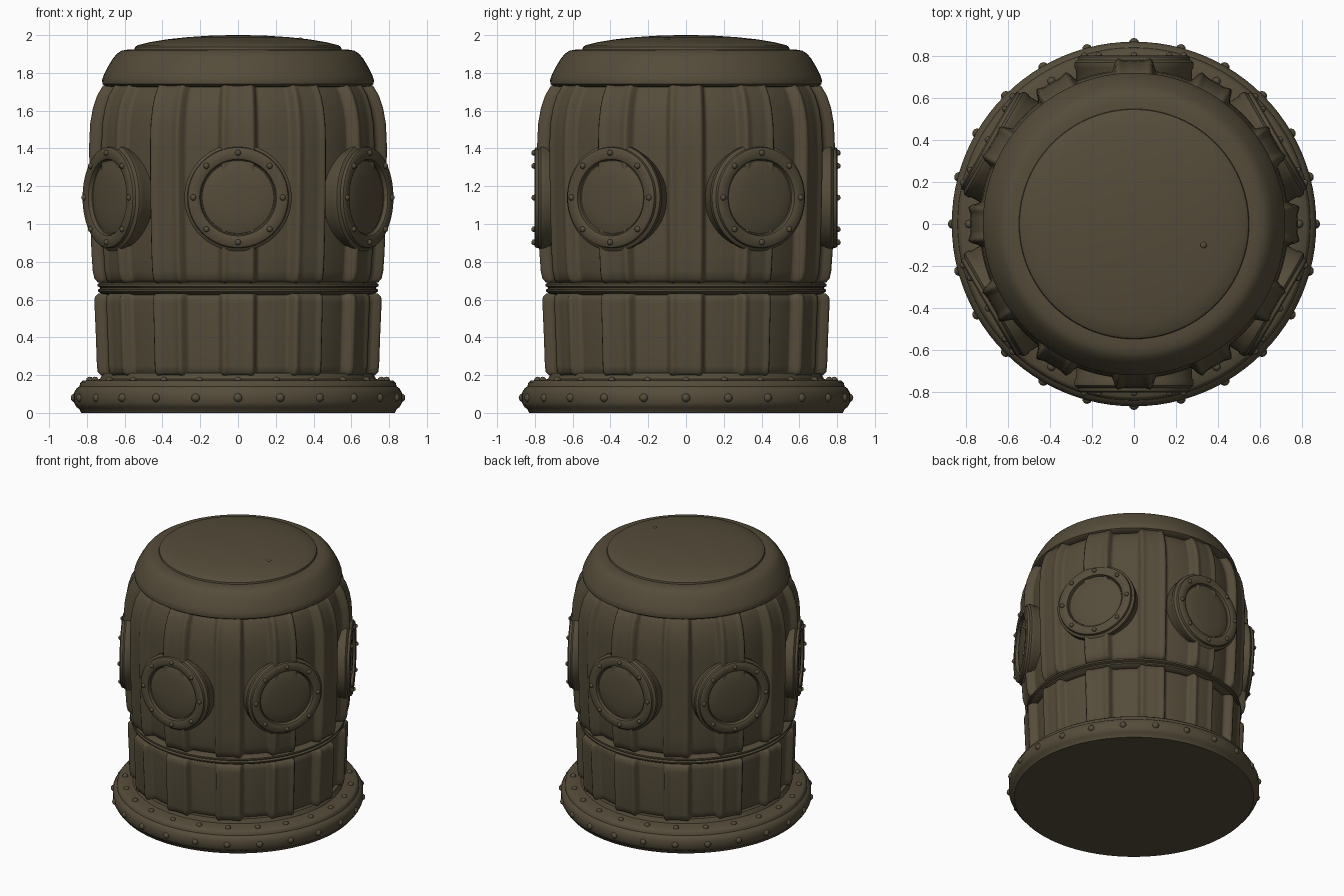
import bpy, bmesh, math
from mathutils import Matrix, Vector

cube = bpy.data.objects.get("Cube")
if cube:
    bpy.data.objects.remove(cube, do_unlink=True)

bronze = bpy.data.materials.new("dark bronze")
bronze.use_nodes = True
COLOR = (0.09, 0.072, 0.042, 1)
bronze.diffuse_color = COLOR
bronze.node_tree.nodes["Principled BSDF"].inputs["Base Color"].default_value = COLOR


def finish(name, bm, matrix=Matrix(), angle=40):
    bmesh.ops.recalc_face_normals(bm, faces=bm.faces)
    mesh = bpy.data.meshes.new(name)
    bm.to_mesh(mesh)
    bm.free()
    mesh.materials.append(bronze)
    obj = bpy.data.objects.new(name, mesh)
    obj.matrix_world = matrix
    bpy.context.collection.objects.link(obj)
    bpy.ops.object.select_all(action="DESELECT")
    obj.select_set(True)
    bpy.context.view_layer.objects.active = obj
    bpy.ops.object.shade_smooth_by_angle(angle=math.radians(angle))
    return obj


def revolve(name, profile, steps=96, matrix=Matrix(), shape=None, angle=40):
    """Turn (radius, height) points around z; shape may vary the radius by angle."""
    bm = bmesh.new()
    rings = []
    for r, z in profile:
        ring = []
        for s in range(steps):
            a = 2 * math.pi * s / steps
            rad = shape(a, r) if shape else r
            ring.append(bm.verts.new((rad * math.cos(a), rad * math.sin(a), z)))
        rings.append(ring)
    for low, high in zip(rings, rings[1:]):
        for s in range(steps):
            t = (s + 1) % steps
            bm.faces.new((low[s], low[t], high[t], high[s]))
    bm.faces.new(rings[0])
    bm.faces.new(rings[-1])
    return finish(name, bm, matrix, angle)


def rivets(name, places, size, matrix=Matrix()):
    bm = bmesh.new()
    for p in places:
        bmesh.ops.create_icosphere(bm, subdivisions=2, radius=size,
                                   matrix=Matrix.Translation(p))
    return finish(name, bm, matrix)


def circle(count, radius, z):
    return [Vector((radius * math.cos(2 * math.pi * k / count),
                    radius * math.sin(2 * math.pi * k / count), z)) for k in range(count)]


def ribbed(a, r):
    """Twelve broad ribs, each with raised lips and a shallow hollow face."""
    spacing = math.pi / 6
    off = abs((a + spacing / 2) % spacing - spacing / 2) * 0.78
    if off < 0.04:
        return r - 0.012
    if off < 0.08:
        t = (off - 0.04) / 0.04
        return r - 0.012 * (1 - t * t * (3 - 2 * t))
    t = min((off - 0.08) / 0.035, 1)
    return r - 0.056 * t * t * (3 - 2 * t)


# Base flange and its rivets
revolve("base_flange", [(0.83, 0), (0.84, 0.02), (0.855, 0.03), (0.868, 0.055),
                        (0.868, 0.105), (0.855, 0.13), (0.84, 0.14), (0.835, 0.16),
                        (0.82, 0.172), (0.76, 0.174), (0.73, 0.18), (0.715, 0.21)])
rivets("flange_side_rivets", circle(24, 0.862, 0.08), 0.024)
rivets("flange_top_rivets", circle(24, 0.785, 0.172), 0.02)

# Ribbed barrel in two tiers
revolve("lower_barrel", [(0.70, 0.195), (0.73, 0.20), (0.746, 0.215), (0.751, 0.25),
                         (0.757, 0.42), (0.764, 0.58), (0.762, 0.615),
                         (0.745, 0.632), (0.70, 0.635)],
        432, shape=ribbed, angle=65)
revolve("upper_barrel", [(0.70, 0.685), (0.745, 0.69), (0.764, 0.71), (0.773, 0.75),
                         (0.78, 0.85), (0.787, 1.05), (0.791, 1.25), (0.792, 1.42),
                         (0.787, 1.53), (0.773, 1.61), (0.75, 1.68), (0.72, 1.73),
                         (0.69, 1.75)],
        432, shape=ribbed, angle=65)

# Waist band made of two rolled rings
revolve("waist_band", [(0.70, 0.625), (0.725, 0.632), (0.74, 0.642), (0.742, 0.652),
                       (0.73, 0.66), (0.73, 0.664), (0.745, 0.67), (0.745, 0.682),
                       (0.73, 0.69), (0.69, 0.695)])

# Cap and domed lid
revolve("cap", [(0.66, 1.725), (0.70, 1.728), (0.717, 1.74), (0.72, 1.76),
                (0.712, 1.785), (0.69, 1.83), (0.663, 1.875), (0.64, 1.903),
                (0.615, 1.918), (0.58, 1.924), (0.54, 1.925)])
revolve("lid", [(0.54, 1.91), (0.548, 1.925), (0.545, 1.937), (0.53, 1.947),
                (0.47, 1.962), (0.38, 1.977), (0.27, 1.989), (0.15, 1.997), (0.04, 2.0)])
rivets("lid_nub", [Vector((0.33, -0.10, 1.966))], 0.022)

# Six round portholes facing outward from the upper barrel
PORTHOLE_HEIGHT = 1.14
for k in range(6):
    a = math.radians(30 + 60 * k)
    frame = (Matrix.Translation((0, 0, PORTHOLE_HEIGHT)) @ Matrix.Rotation(a, 4, "Z")
             @ Matrix.Rotation(math.pi / 2, 4, "Y"))
    revolve(f"porthole_housing_{k + 1}",
            [(0.275, 0.62), (0.277, 0.735), (0.284, 0.745), (0.284, 0.768),
             (0.274, 0.777), (0.268, 0.78), (0.265, 0.796), (0.255, 0.803),
             (0.212, 0.803), (0.203, 0.798), (0.197, 0.778), (0.19, 0.774)],
            64, frame)
    revolve(f"porthole_glass_{k + 1}",
            [(0.194, 0.765), (0.19, 0.778), (0.165, 0.786), (0.12, 0.792),
             (0.06, 0.795), (0.01, 0.796)], 64, frame)
    rivets(f"porthole_rivets_{k + 1}", circle(8, 0.237, 0.803), 0.016, frame)
